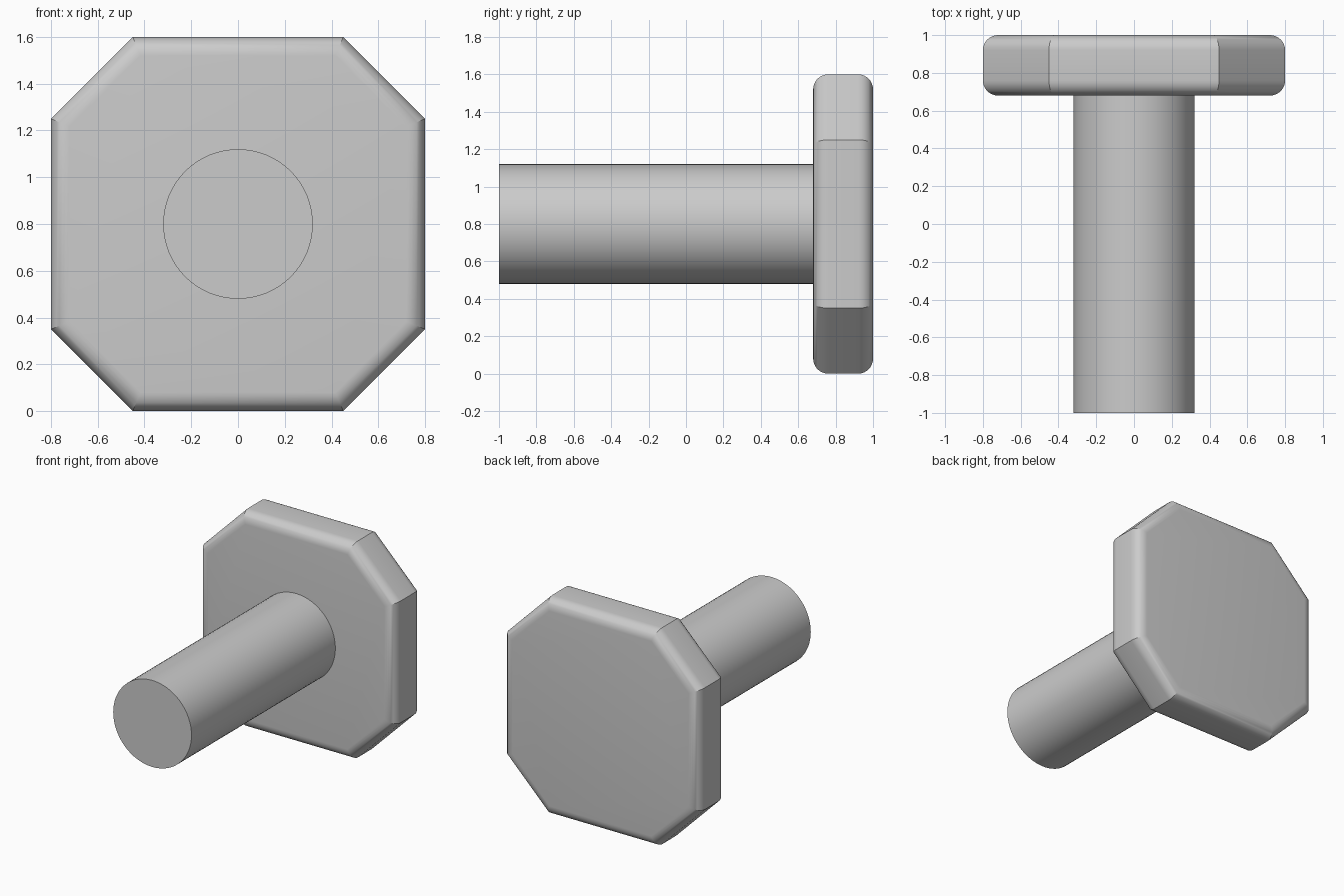
import bpy, bmesh, math
from mathutils import Matrix

if "Cube" in bpy.data.objects:
    bpy.data.objects.remove(bpy.data.objects["Cube"])

CZ = 0.8                      # axis height
HALF, CORNER = 0.8, 0.45      # octagon half width and half length of the straight sides
Y0, Y1, R, STEPS = 0.68, 1.0, 0.08, 8


def finish(bm, name):
    bmesh.ops.recalc_face_normals(bm, faces=bm.faces)
    mesh = bpy.data.meshes.new(name)
    bm.to_mesh(mesh)
    bm.free()
    obj = bpy.data.objects.new(name, mesh)
    bpy.context.collection.objects.link(obj)
    bpy.ops.object.select_all(action='DESELECT')
    obj.select_set(True)
    bpy.context.view_layer.objects.active = obj
    bpy.ops.object.shade_smooth_by_angle(angle=math.radians(25))
    return obj


def octagon(bm, inset, y):
    a, b = HALF - inset, CORNER - inset * math.tan(math.pi / 8)
    pts = [(a, -b), (a, b), (b, a), (-b, a), (-a, b), (-a, -b), (-b, -a), (b, -a)]
    return [bm.verts.new((x, y, CZ + z)) for x, z in pts]


# Octagonal head plate with rounded front and back rims
angles = [math.pi / 2 * i / STEPS for i in range(STEPS + 1)]
front = [(R * (1 - math.sin(t)), Y0 + R * (1 - math.cos(t))) for t in angles]
back = [(d, Y0 + Y1 - y) for d, y in reversed(front)]
bm = bmesh.new()
rings = [octagon(bm, d, y) for d, y in front + back]
for lo, hi in zip(rings, rings[1:]):
    for i in range(8):
        j = (i + 1) % 8
        bm.faces.new((lo[i], lo[j], hi[j], hi[i]))
bm.faces.new(rings[0])
bm.faces.new(rings[-1])
finish(bm, "head_plate")

# Round shaft running forward from the plate
bm = bmesh.new()
y_start, y_end = -1.0, Y0
bmesh.ops.create_cone(
    bm, cap_ends=True, segments=64, radius1=0.32, radius2=0.32, depth=y_end - y_start,
    matrix=Matrix.Translation((0, (y_start + y_end) / 2, CZ)) @ Matrix.Rotation(math.pi / 2, 4, 'X'))
finish(bm, "shaft")
